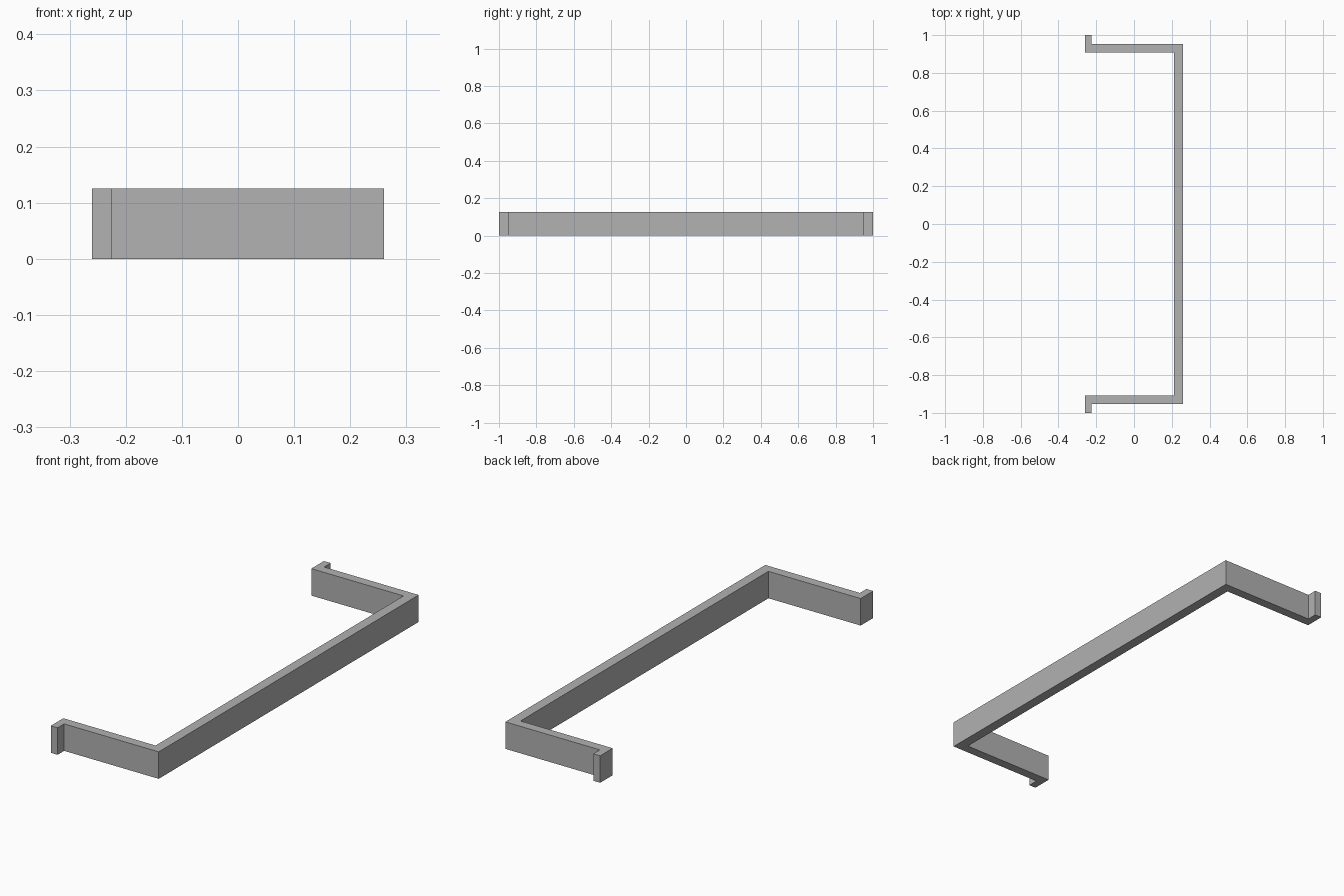
import bpy
import bmesh

cube = bpy.data.objects.get("Cube")
if cube:
    bpy.data.objects.remove(cube, do_unlink=True)

HEIGHT = 0.125

# Plain grey material
grey = bpy.data.materials.new("plain_grey")
grey.use_nodes = True
colour = (0.445, 0.445, 0.445, 1)
grey.diffuse_color = colour
grey.node_tree.nodes["Principled BSDF"].inputs["Base Color"].default_value = colour

# Half outline of the bracket: bar, arm and end tab, from inside to outside
half = [(0.213, 0.908), (-0.26, 0.908), (-0.26, 1.0),
        (-0.225, 1.0), (-0.225, 0.952), (0.26, 0.952)]
outline = half + [(x, -y) for x, y in reversed(half)]

# Extrude the mirrored outline upward
bm = bmesh.new()
base = bm.faces.new([bm.verts.new((x, y, 0)) for x, y in outline])
top = bmesh.ops.extrude_face_region(bm, geom=[base], use_keep_orig=True)["geom"]
bmesh.ops.translate(bm, vec=(0, 0, HEIGHT),
                    verts=[g for g in top if isinstance(g, bmesh.types.BMVert)])
bmesh.ops.recalc_face_normals(bm, faces=bm.faces)

mesh = bpy.data.meshes.new("bracket_frame")
bm.to_mesh(mesh)
bm.free()
mesh.materials.append(grey)
bracket = bpy.data.objects.new("bracket_frame", mesh)
bpy.context.collection.objects.link(bracket)
